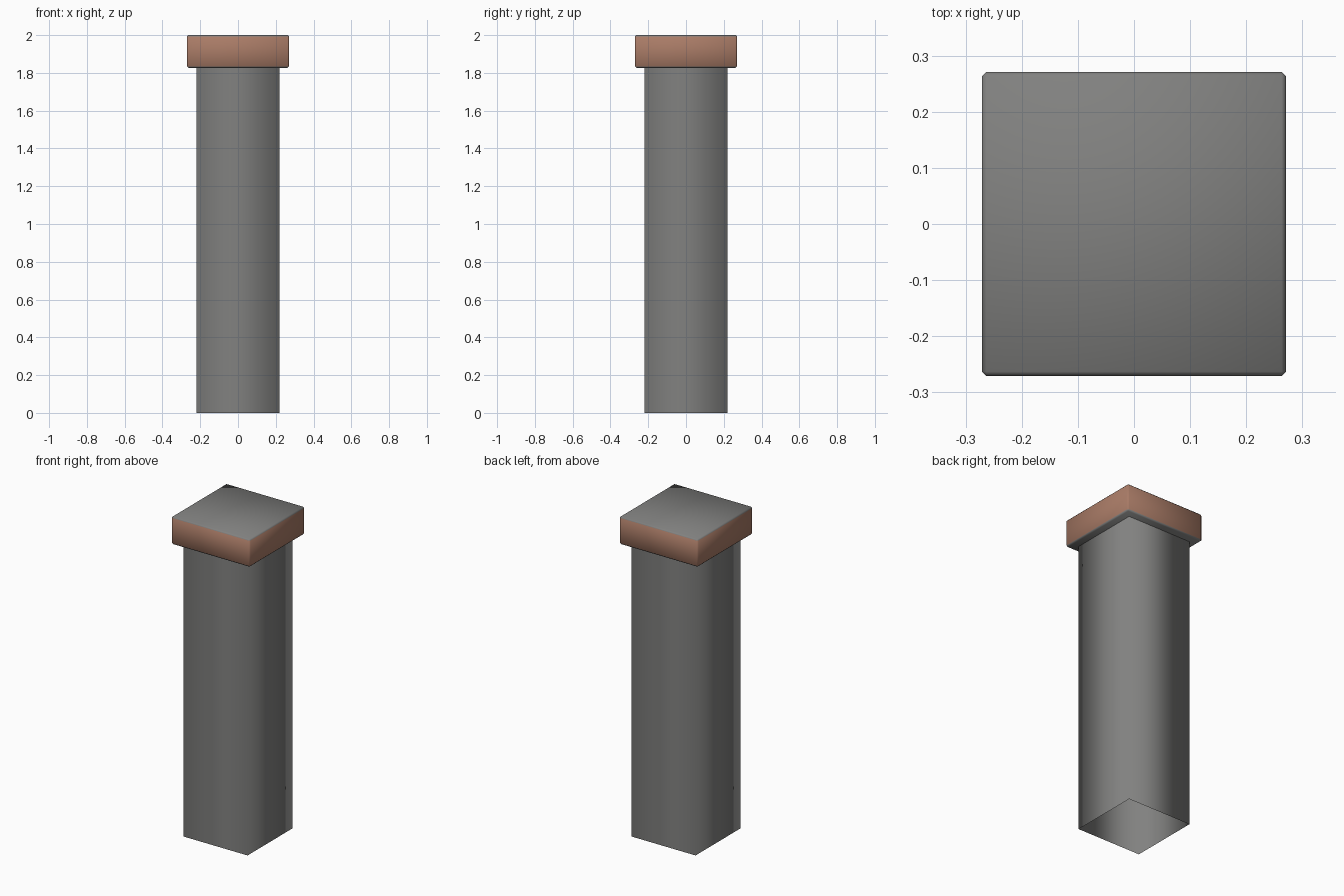
import bpy, bmesh

if "Cube" in bpy.data.objects:
    bpy.data.objects.remove(bpy.data.objects["Cube"])


def material(name, rgb):
    m = bpy.data.materials.new(name)
    m.diffuse_color = (*rgb, 1.0)
    m.use_nodes = True
    m.node_tree.nodes["Principled BSDF"].inputs["Base Color"].default_value = m.diffuse_color
    return m


grey = material("stone grey", (0.22, 0.22, 0.215))
brown = material("copper brown", (0.40, 0.20, 0.135))


def box(name, half, z0, z1, mats):
    """Box mesh standing between two heights; returns object and bmesh."""
    me = bpy.data.meshes.new(name)
    ob = bpy.data.objects.new(name, me)
    bpy.context.collection.objects.link(ob)
    for m in mats:
        me.materials.append(m)
    bm = bmesh.new()
    bmesh.ops.create_cube(bm, size=1.0)
    for v in bm.verts:
        v.co.x *= 2 * half
        v.co.y *= 2 * half
        v.co.z = z1 if v.co.z > 0 else z0
    return ob, bm


# Shaft: hollow square tube, open at both ends, softly shaded corners
ob, bm = box("shaft", 0.22, 0.0, 1.83, [grey])
bm.normal_update()
ends = [f for f in bm.faces if abs(f.normal.z) > 0.9]
bmesh.ops.delete(bm, geom=ends, context='FACES_ONLY')
for f in bm.faces:
    f.smooth = True
bm.to_mesh(ob.data)
bm.free()

# Cap: chamfered slab, brown around the sides and grey above and below
ob, bm = box("cap", 0.271, 1.827, 2.0, [grey, brown])
bmesh.ops.bevel(bm, geom=bm.edges[:], offset=0.008, segments=1,
                profile=0.5, affect='EDGES')
bm.normal_update()
for f in bm.faces:
    f.material_index = 1 if abs(f.normal.z) < 0.5 else 0
    f.smooth = True
bm.to_mesh(ob.data)
bm.free()
